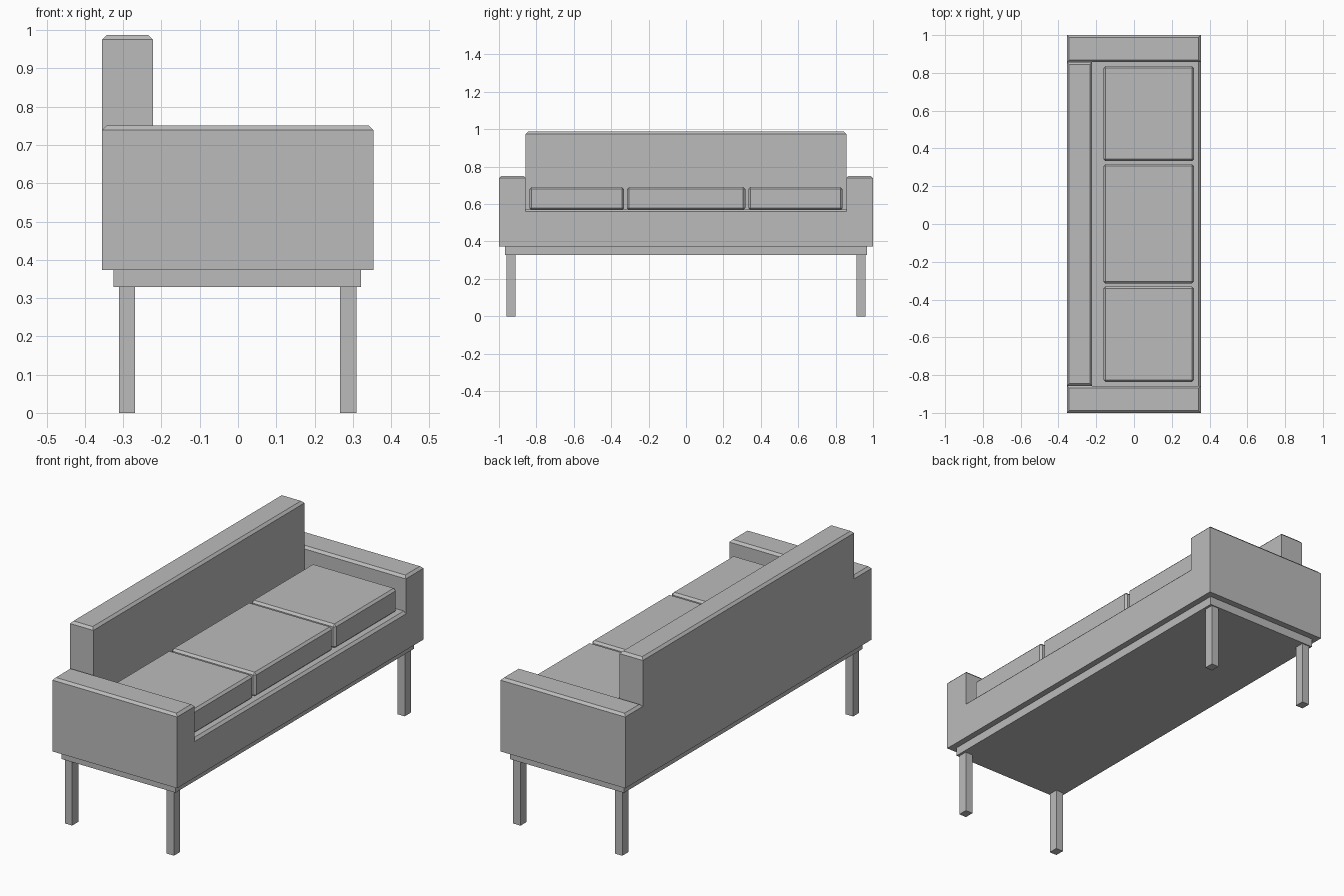
import bpy
import bmesh

if "Cube" in bpy.data.objects:
    bpy.data.objects.remove(bpy.data.objects["Cube"], do_unlink=True)

grey = bpy.data.materials.new("grey upholstery")
grey.use_nodes = True
color = (0.5, 0.5, 0.5, 1)
grey.diffuse_color = color
grey.node_tree.nodes["Principled BSDF"].inputs["Base Color"].default_value = color


def box(name, x, y, z, chamfer=None, width=0.012):
    """Box from axis ranges; chamfer(edge) picks the edges to cut."""
    bm = bmesh.new()
    bmesh.ops.create_cube(bm, size=1)
    for v in bm.verts:
        v.co = [r[0] if c < 0 else r[1] for c, r in zip(v.co, (x, y, z))]
    if chamfer:
        edges = [e for e in bm.edges if chamfer(e)]
        bmesh.ops.bevel(bm, geom=edges, offset=width, segments=1,
                        affect='EDGES', clamp_overlap=True)
    mesh = bpy.data.meshes.new(name)
    bm.to_mesh(mesh)
    bm.free()
    mesh.materials.append(grey)
    obj = bpy.data.objects.new(name, mesh)
    bpy.context.collection.objects.link(obj)
    return obj


def top_of(z):
    return lambda e: all(v.co.z > z - 0.001 for v in e.verts)


BACK, FRONT = -0.355, 0.354    # depth of the body along x
BACK_FACE = -0.222             # front face of the backrest
INNER = 0.857                  # inner side of the arms
BOTTOM, SEAT, ARM, TOP = 0.373, 0.571, 0.751, 0.987

# Body: seat with a chamfered front lip, backrest and arms
box("seat_base", (BACK_FACE, FRONT), (-INNER, INNER), (BOTTOM, SEAT),
    lambda e: top_of(SEAT)(e) and all(v.co.x > FRONT - 0.001 for v in e.verts))
box("backrest", (BACK, BACK_FACE), (-INNER, INNER), (BOTTOM, TOP), top_of(TOP))
for side, y in (("left", (INNER, 1)), ("right", (-1, -INNER))):
    box(side + "_arm", (BACK, FRONT), y, (BOTTOM, ARM), top_of(ARM))

# Seat cushions, chamfered all round
for name, y in (("first", (-0.836, -0.331)), ("middle", (-0.315, 0.317)),
                ("last", (0.333, 0.836))):
    box(name + "_cushion", (-0.162, 0.318), y, (SEAT - 0.004, 0.691),
        lambda e: True, 0.011)

# Recessed plinth and four square legs
PLINTH = 0.329
box("plinth", (-0.325, 0.322), (-0.967, 0.967), (PLINTH, BOTTOM))
for depth, x in (("back", (-0.311, -0.269)), ("front", (0.267, 0.309))):
    for side, y in (("left", (0.912, 0.961)), ("right", (-0.961, -0.912))):
        box(depth + "_" + side + "_leg", x, y, (0, PLINTH))
